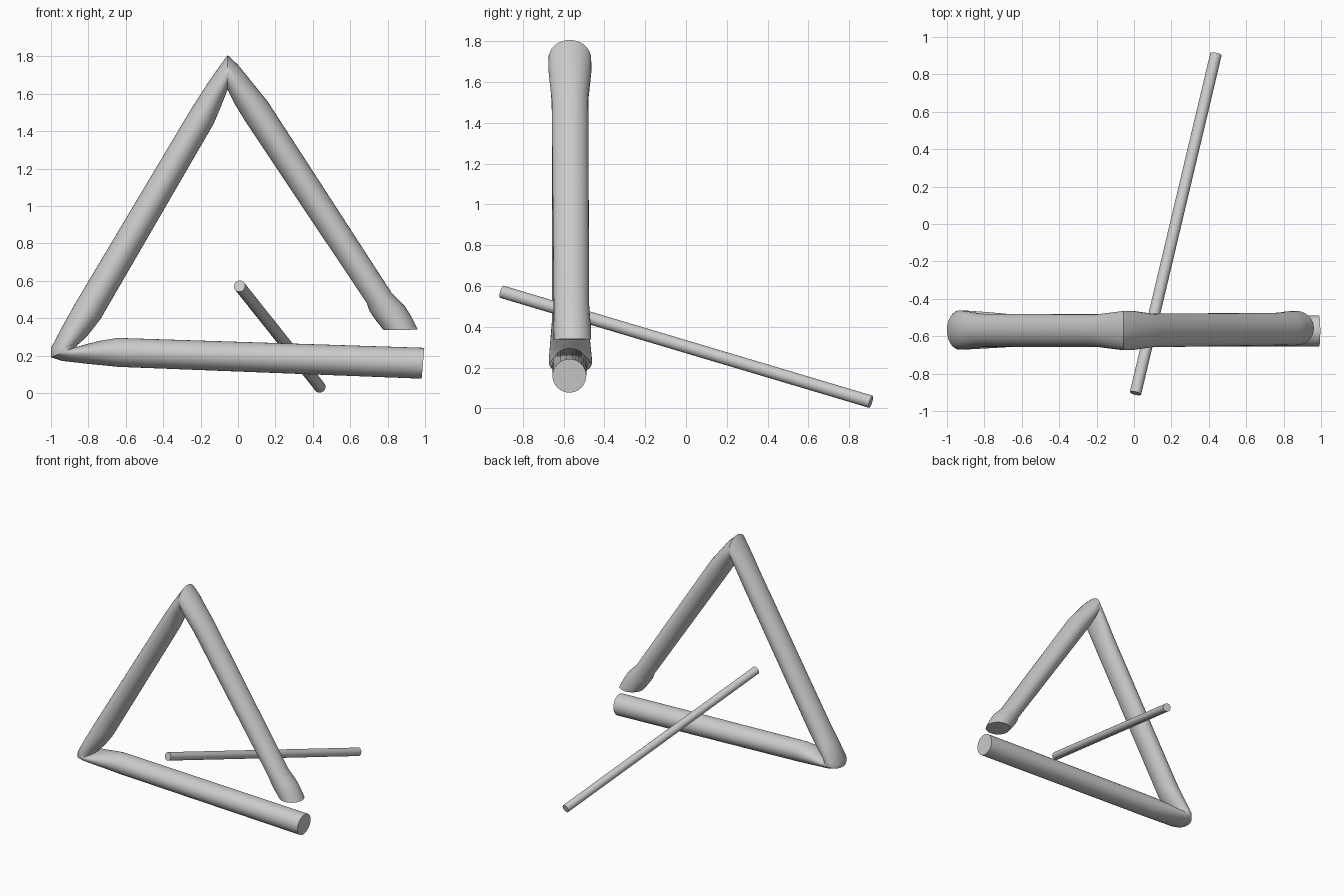
import bpy, bmesh, math
from mathutils import Vector

if "Cube" in bpy.data.objects:
    bpy.data.objects.remove(bpy.data.objects["Cube"])

SIDES = 32


def finish(name, bm):
    bmesh.ops.recalc_face_normals(bm, faces=bm.faces)
    me = bpy.data.meshes.new(name)
    bm.to_mesh(me)
    bm.free()
    ob = bpy.data.objects.new(name, me)
    bpy.context.collection.objects.link(ob)
    bpy.ops.object.select_all(action='DESELECT')
    ob.select_set(True)
    bpy.context.view_layer.objects.active = ob
    bpy.ops.object.shade_smooth_by_angle(angle=math.radians(35))
    return ob


def loft(name, rings):
    """Bridge closed rings of points, capping both ends."""
    bm = bmesh.new()
    loops = [[bm.verts.new(p) for p in ring] for ring in rings]
    for a, b in zip(loops, loops[1:]):
        for i in range(SIDES):
            j = (i + 1) % SIDES
            bm.faces.new((a[i], a[j], b[j], b[i]))
    bm.faces.new(loops[0])
    bm.faces.new(loops[-1])
    return finish(name, bm)


def section(outer, inner, half_y, y):
    """Ellipse spanning two outline points (x, z), half_y deep in y."""
    o, i = Vector((outer[0], y, outer[1])), Vector((inner[0], y, inner[1]))
    mid, arm = (o + i) / 2, (o - i) / 2
    angles = [2 * math.pi * k / SIDES for k in range(SIDES)]
    return [mid + arm * math.cos(t) + Vector((0, half_y * math.sin(t), 0)) for t in angles]


# Bent bar: outer point, inner point, half depth, y centre (pinched at the bends)
bar = [
    ((0.982, 0.077), (0.996, 0.242), 0.083, -0.572),
    ((-0.635, 0.140), (-0.645, 0.295), 0.086, -0.570),
    ((-0.800, 0.156), (-0.740, 0.279), 0.096, -0.568),
    ((-0.940, 0.172), (-0.820, 0.259), 0.103, -0.567),
    ((-1.000, 0.192), (-0.864, 0.246), 0.105, -0.567),
    ((-1.000, 0.240), (-0.860, 0.256), 0.105, -0.567),
    ((-0.940, 0.355), (-0.810, 0.300), 0.098, -0.568),
    ((-0.870, 0.480), (-0.735, 0.396), 0.088, -0.569),
    ((-0.250, 1.520), (-0.130, 1.440), 0.088, -0.570),
    ((-0.150, 1.675), (-0.090, 1.535), 0.097, -0.570),
    ((-0.056, 1.807), (-0.056, 1.622), 0.105, -0.570),
    ((0.000, 1.755), (-0.020, 1.550), 0.105, -0.569),
    ((0.158, 1.560), (0.035, 1.460), 0.090, -0.569),
    ((0.820, 0.538), (0.690, 0.478), 0.087, -0.562),
    ((0.893, 0.463), (0.702, 0.440), 0.089, -0.560),
    ((0.925, 0.412), (0.735, 0.392), 0.092, -0.558),
    ((0.962, 0.339), (0.778, 0.337), 0.092, -0.557),
]
loft("triangle_bar", [section(*s) for s in bar])

# Straight beater rod
a, b = Vector((0.008, -0.905, 0.572)), Vector((0.438, 0.907, 0.032))
u = (b - a).normalized().cross(Vector((0, 0, 1))).normalized()
v = u.cross(b - a).normalized()
loft("beater", [[c + 0.031 * (u * math.cos(2 * math.pi * k / SIDES) + v * math.sin(2 * math.pi * k / SIDES))
                 for k in range(SIDES)] for c in (a, b)])
